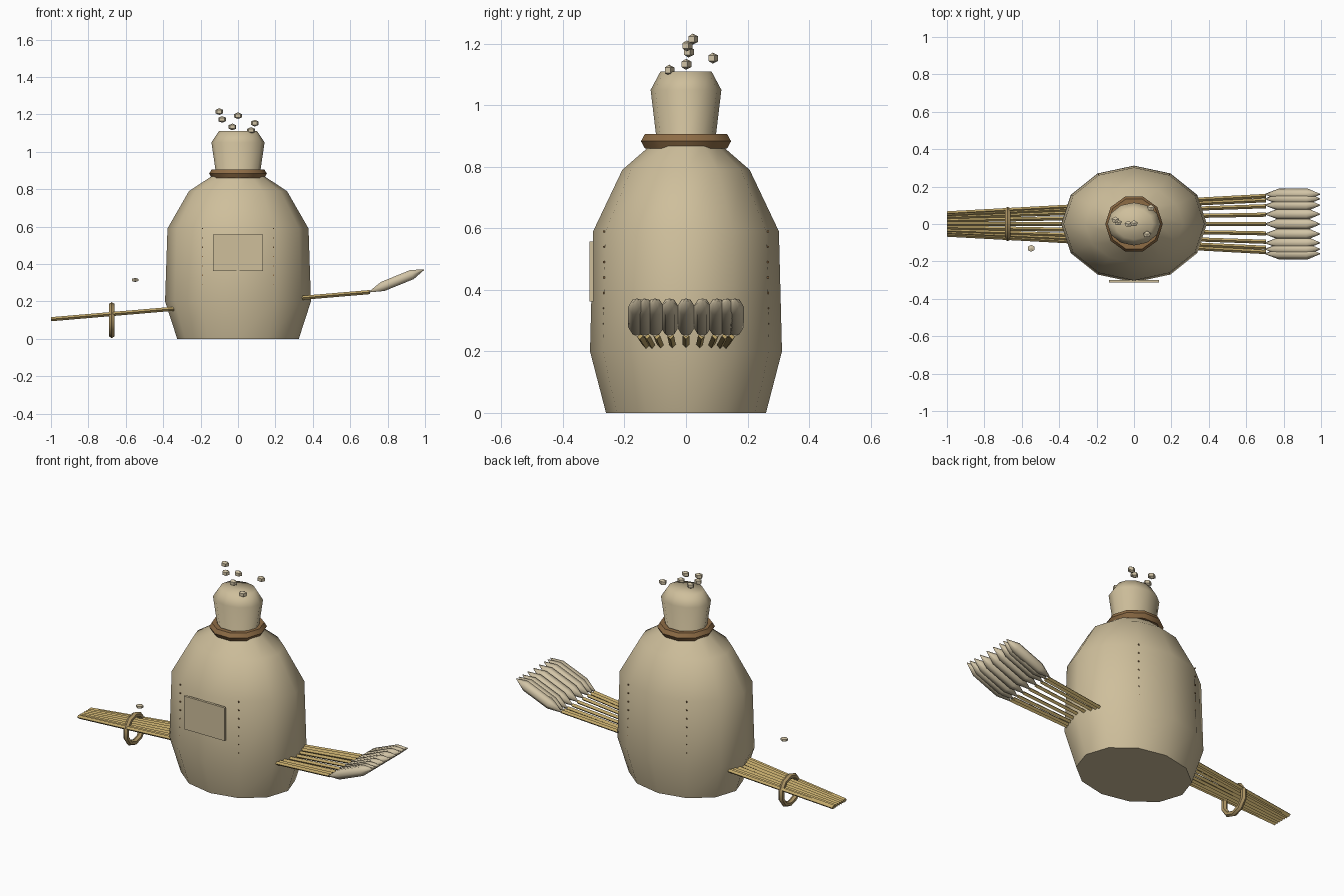
import bpy, bmesh, math
from mathutils import Vector, Matrix

if "Cube" in bpy.data.objects:
    bpy.data.objects.remove(bpy.data.objects["Cube"], do_unlink=True)


def material(name, rgb):
    m = bpy.data.materials.new(name)
    m.use_nodes = True
    m.diffuse_color = (*rgb, 1)
    m.node_tree.nodes["Principled BSDF"].inputs["Base Color"].default_value = (*rgb, 1)
    return m


BURLAP = material("burlap", (0.62, 0.52, 0.33))
ROPE = material("brown_rope", (0.27, 0.15, 0.06))
STRAW = material("straw", (0.52, 0.38, 0.14))
TWINE = material("twine", (0.42, 0.30, 0.13))
GRAIN = material("pale_grain", (0.64, 0.55, 0.38))


def finish(name, bm, mat, smooth=False):
    bmesh.ops.recalc_face_normals(bm, faces=bm.faces)
    me = bpy.data.meshes.new(name)
    bm.to_mesh(me)
    bm.free()
    me.materials.append(mat)
    for p in me.polygons:
        p.use_smooth = smooth
    ob = bpy.data.objects.new(name, me)
    bpy.context.collection.objects.link(ob)
    return ob


def loft(bm, rings, sides, matrix=Matrix()):
    """Skin elliptical rings given as (z, x radius, y radius) and cap the ends."""
    loops = []
    for z, rx, ry in rings:
        loops.append([bm.verts.new(matrix @ Vector((
            rx * math.cos(math.tau * i / sides), ry * math.sin(math.tau * i / sides), z)))
            for i in range(sides)])
    for a, b in zip(loops, loops[1:]):
        for i in range(sides):
            j = (i + 1) % sides
            bm.faces.new((a[i], a[j], b[j], b[i]))
    bm.faces.new(loops[0][::-1])
    bm.faces.new(loops[-1])


def along(start, end):
    """Matrix whose z axis runs from start to end."""
    d = end - start
    return Matrix.Translation(start) @ d.to_track_quat('Z', 'Y').to_matrix().to_4x4()


# Sack with gathered neck
bm = bmesh.new()
loft(bm, [(0, .325, .26), (.2, .39, .312), (.59, .377, .302), (.79, .262, .207),
          (.87, .14, .115), (.9, .12, .097), (1.05, .142, .115), (1.11, .102, .083)], 12)
sack = finish("sack", bm, BURLAP, True)
for p in sack.data.polygons:
    if p.normal.z < -.9:
        p.use_smooth = False

# Side stitches, set into the corner folds
bm = bmesh.new()
for sx in (-1, 1):
    for sy in (-1, 1):
        for k in range(10):
            z = .14 + .05 * k
            r = 1 if z > .2 else .95
            bmesh.ops.create_cube(bm, size=.006, matrix=Matrix.Translation(
                (sx * .19 * r, sy * .266 * r, z)))
finish("side_stitches", bm, ROPE)

# Front patch
bm = bmesh.new()
bmesh.ops.create_cube(bm, size=1, matrix=Matrix.Translation((0, -.307, .46))
                      @ Matrix.Diagonal((.265, .014, .195, 1)))
finish("front_patch", bm, BURLAP)


def ring(name, mat, major, minor, sides, tube, location, rotation=(0, 0, 0)):
    bpy.ops.mesh.primitive_torus_add(
        major_radius=major, minor_radius=minor, major_segments=sides,
        minor_segments=tube, location=location, rotation=rotation)
    ob = bpy.context.object
    ob.name = name
    ob.data.materials.append(mat)
    bpy.ops.object.shade_smooth_by_angle(angle=math.radians(40))


# Neck rope and the twine loop around the stalks
ring("neck_rope", ROPE, .127, .027, 10, 6, (0, 0, .883))
ring("stalk_tie", TWINE, .08, .016, 10, 6, (-.675, 0, .1), (0, math.pi / 2, 0))

# Fanned stalks running through the sack, with heavy ears at the wide end
half = [.05, .095, .127, .15]
stalks, ears = bmesh.new(), bmesh.new()
for y in [-h for h in half] + [0] + half:
    a, b = Vector((-1, y * .38, .105)), Vector((.705, y, .25))
    loft(stalks, [(0, .011, .011), ((b - a).length, .011, .011)], 4, along(a, b))
    a, b = Vector((.7, y * 1.06, .25)), Vector((.995, y * 1.06, .37))
    n = (b - a).length
    loft(ears, [(0, .002, .002), (n * .25, .03, .03),
                (n * .78, .03, .03), (n, .002, .002)], 6, along(a, b))
finish("straw_stalks", stalks, STRAW)
finish("grain_ears", ears, GRAIN, True)

# Loose grains above the neck and one beside the sack
spots = [(-.1, .022, 1.215), (-.085, .008, 1.173), (-.03, 0, 1.133),
         (0, .003, 1.193), (.09, .087, 1.153), (.07, -.055, 1.114)]
bm = bmesh.new()
for s in spots:
    bmesh.ops.create_uvsphere(bm, u_segments=5, v_segments=3, radius=1,
                              matrix=Matrix.Translation(s) @ Matrix.Diagonal((.025, .02, .018, 1)))
bmesh.ops.create_uvsphere(bm, u_segments=6, v_segments=3, radius=1,
                          matrix=Matrix.Translation((-.55, -.13, .315))
                          @ Matrix.Diagonal((.024, .021, .011, 1)))
finish("loose_grains", bm, GRAIN)
